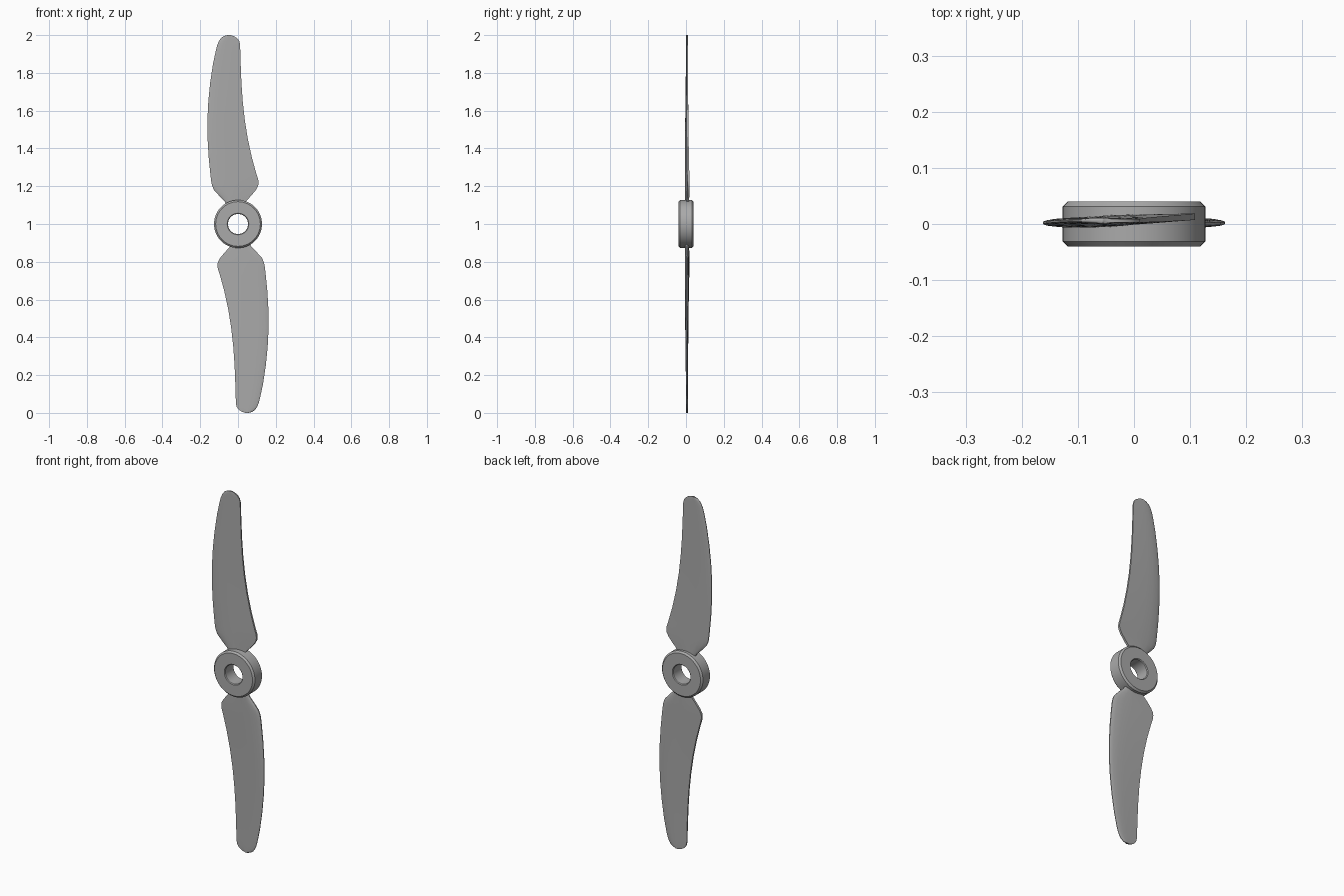
import bpy
import bmesh
import math
from mathutils import Matrix

cube = bpy.data.objects.get("Cube")
if cube:
    bpy.data.objects.remove(cube, do_unlink=True)

# Single grey plastic
grey = bpy.data.materials.new("grey plastic")
grey.use_nodes = True
colour = (0.4, 0.4, 0.4, 1)
grey.diffuse_color = colour
grey.node_tree.nodes["Principled BSDF"].inputs["Base Color"].default_value = colour


def finish(name, bm, angle):
    """Turn a bmesh into a shaded object lifted to the hub height."""
    bmesh.ops.recalc_face_normals(bm, faces=bm.faces)
    mesh = bpy.data.meshes.new(name)
    bm.to_mesh(mesh)
    bm.free()
    mesh.materials.append(grey)
    obj = bpy.data.objects.new(name, mesh)
    bpy.context.collection.objects.link(obj)
    obj.location.z = 1
    bpy.ops.object.select_all(action="DESELECT")
    obj.select_set(True)
    bpy.context.view_layer.objects.active = obj
    bpy.ops.object.shade_smooth_by_angle(angle=math.radians(angle))
    return obj


def loft(bm, rings, closed):
    """Skin a list of vertex loops with quads."""
    pairs = list(zip(rings, rings[1:]))
    if closed:
        pairs.append((rings[-1], rings[0]))
    for a, b in pairs:
        n = len(a)
        for i in range(n):
            j = (i + 1) % n
            bm.faces.new((a[i], a[j], b[j], b[i]))


# Hub: chamfered ring profile (radius, y) turned about the y axis
def make_hub():
    outer, inner, half, bevel, lip = 0.127, 0.053, 0.04, 0.009, 0.004
    profile = [(outer, half - bevel), (outer - bevel, half),
               (inner + lip, half), (inner, half - lip)]
    profile += [(r, -y) for r, y in reversed(profile)]
    bm = bmesh.new()
    steps = 64
    rings = []
    for k in range(steps):
        a = math.tau * k / steps
        rings.append([bm.verts.new((r * math.cos(a), y, r * math.sin(a)))
                      for r, y in profile])
    loft(bm, rings, True)
    finish("hub", bm, 30)


# Blade stations: radius from hub centre, leading x, trailing x
STATIONS = [
    (.09, -.055, .035), (.12, -.07, .042), (.15, -.1, .07),
    (.18, -.127, .095), (.2, -.136, .106), (.215, -.14, .109),
    (.235, -.143, .107), (.27, -.147, .096), (.35, -.155, .074),
    (.45, -.161, .052), (.55, -.162, .036), (.65, -.157, .025),
    (.75, -.147, .018), (.85, -.132, .014), (.92, -.117, .012),
    (.95, -.109, .011), (.97, -.1, .006), (.985, -.089, -.006),
    (.995, -.074, -.023), (1.0, -.057, -.04),
]
# Aerofoil: chord fraction, half thickness (blunt trailing edge)
FOIL = [(0, .003), (.03, .006), (.1, .009), (.25, .011), (.45, .0105),
        (.7, .009), (1, .0065)]


def make_blade(name, turn):
    bm = bmesh.new()
    rings = []
    for r, lead, trail in STATIONS:
        thin = 1 - 0.55 * r
        pitch = 0.065 * (1 - r)
        ring = []
        for side, pts in ((1, FOIL), (-1, FOIL[::-1])):
            for t, h in pts:
                x = lead + (trail - lead) * t
                y = 0.006 + pitch * (x + 0.03) + side * h * thin
                ring.append(bm.verts.new((x, y, r)))
        rings.append(ring)
    loft(bm, rings, False)
    bm.faces.new(rings[0])
    bm.faces.new(rings[-1])
    bm.transform(Matrix.Rotation(turn, 4, "Y"))
    finish(name, bm, 40)


make_hub()
make_blade("upper_blade", 0)
make_blade("lower_blade", math.pi)
